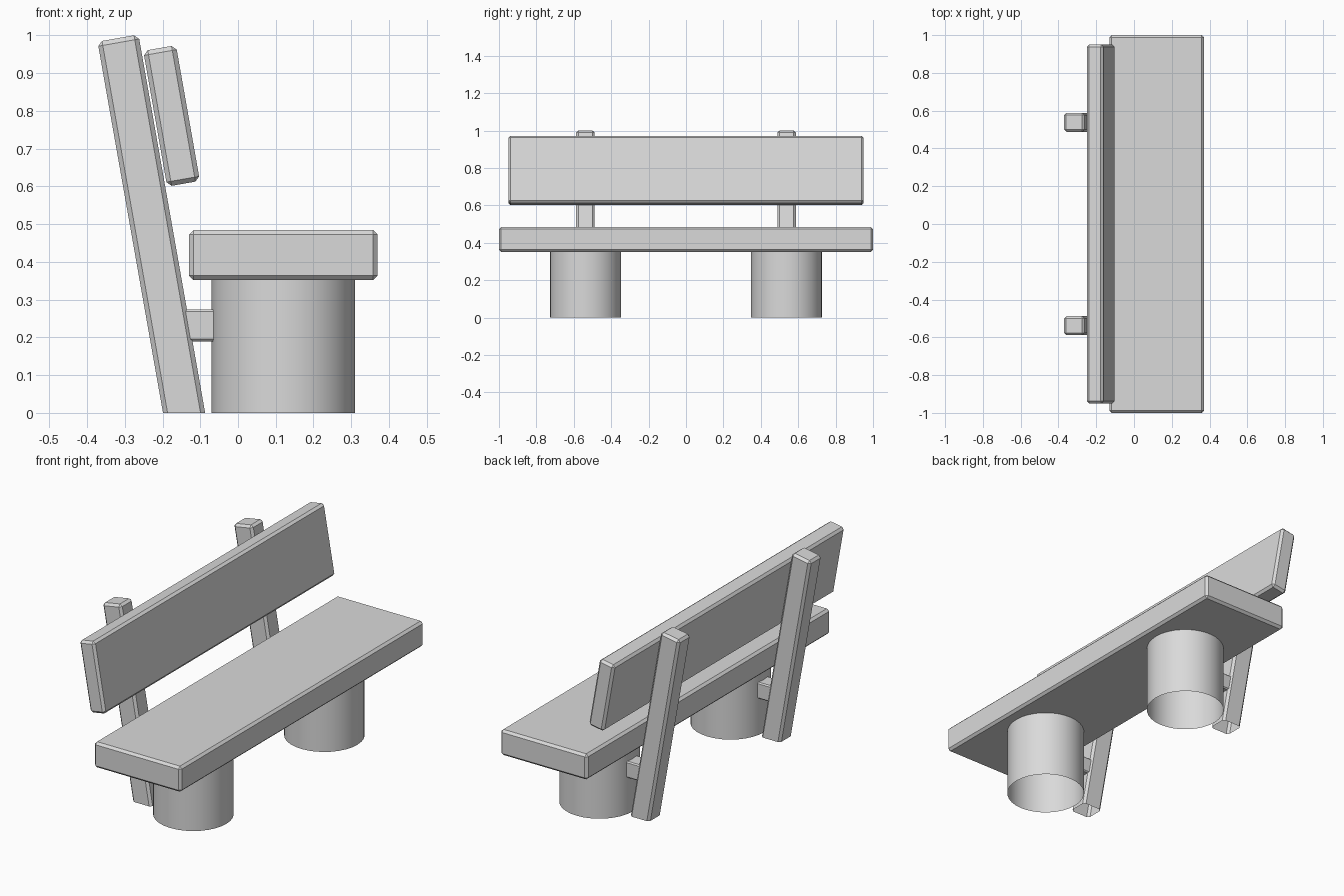
import bpy, bmesh, math
from mathutils import Matrix, Vector

if "Cube" in bpy.data.objects:
    bpy.data.objects.remove(bpy.data.objects["Cube"], do_unlink=True)

# Single plain grey material
grey = bpy.data.materials.new("light_grey")
grey.use_nodes = True
colour = (0.7, 0.7, 0.7, 1)
grey.diffuse_color = colour
grey.node_tree.nodes["Principled BSDF"].inputs["Base Color"].default_value = colour

LEAN = Matrix.Rotation(math.radians(-10), 4, 'Y')


def finish(name, bm):
    mesh = bpy.data.meshes.new(name)
    bm.normal_update()
    bm.to_mesh(mesh)
    bm.free()
    mesh.materials.append(grey)
    obj = bpy.data.objects.new(name, mesh)
    bpy.context.collection.objects.link(obj)
    return obj


def board(name, centre, size, bevel, turn=Matrix(), cut_at_ground=False):
    """Chamfered box, optionally leaning and cut open at the ground."""
    bm = bmesh.new()
    bmesh.ops.create_cube(bm, size=1)
    bmesh.ops.scale(bm, vec=size, verts=bm.verts)
    bmesh.ops.bevel(bm, geom=bm.edges[:], offset=bevel, segments=1,
                    affect='EDGES', profile=0.5)
    bm.transform(Matrix.Translation(centre) @ turn)
    if cut_at_ground:
        bmesh.ops.bisect_plane(bm, geom=bm.verts[:] + bm.edges[:] + bm.faces[:],
                               plane_co=(0, 0, 0), plane_no=(0, 0, 1),
                               clear_inner=True)
    return finish(name, bm)


def tube(name, centre, radius, height):
    """Smooth, open-ended cylinder."""
    bm = bmesh.new()
    bmesh.ops.create_cone(bm, cap_ends=False, segments=32, radius1=radius,
                          radius2=radius, depth=height,
                          matrix=Matrix.Translation(centre))
    for face in bm.faces:
        face.smooth = True
    return finish(name, bm)


# Seat slab and leaning backrest
board("seat", (0.12, 0, 0.418), (0.5, 2, 0.133), 0.012)
board("backrest", (-0.176, 0, 0.787), (0.088, 1.9, 0.365), 0.012, LEAN)

# Pedestals, back posts and the short braces joining them
post_length = 1.1
post_top = Vector((-0.318, 0, 0.993))
post_centre = post_top - LEAN.to_3x3() @ Vector((0, 0, post_length / 2))
for side, y in (("right", -0.538), ("left", 0.538)):
    offset = Vector((0, y, 0))
    tube("pedestal_" + side, Vector((0.12, y, 0.18)), 0.19, 0.36)
    board("back_post_" + side, post_centre + offset,
          (0.11, 0.1, post_length), 0.012, LEAN, True)
    board("brace_" + side, (-0.1, y, 0.232), (0.1, 0.085, 0.085), 0.006)
